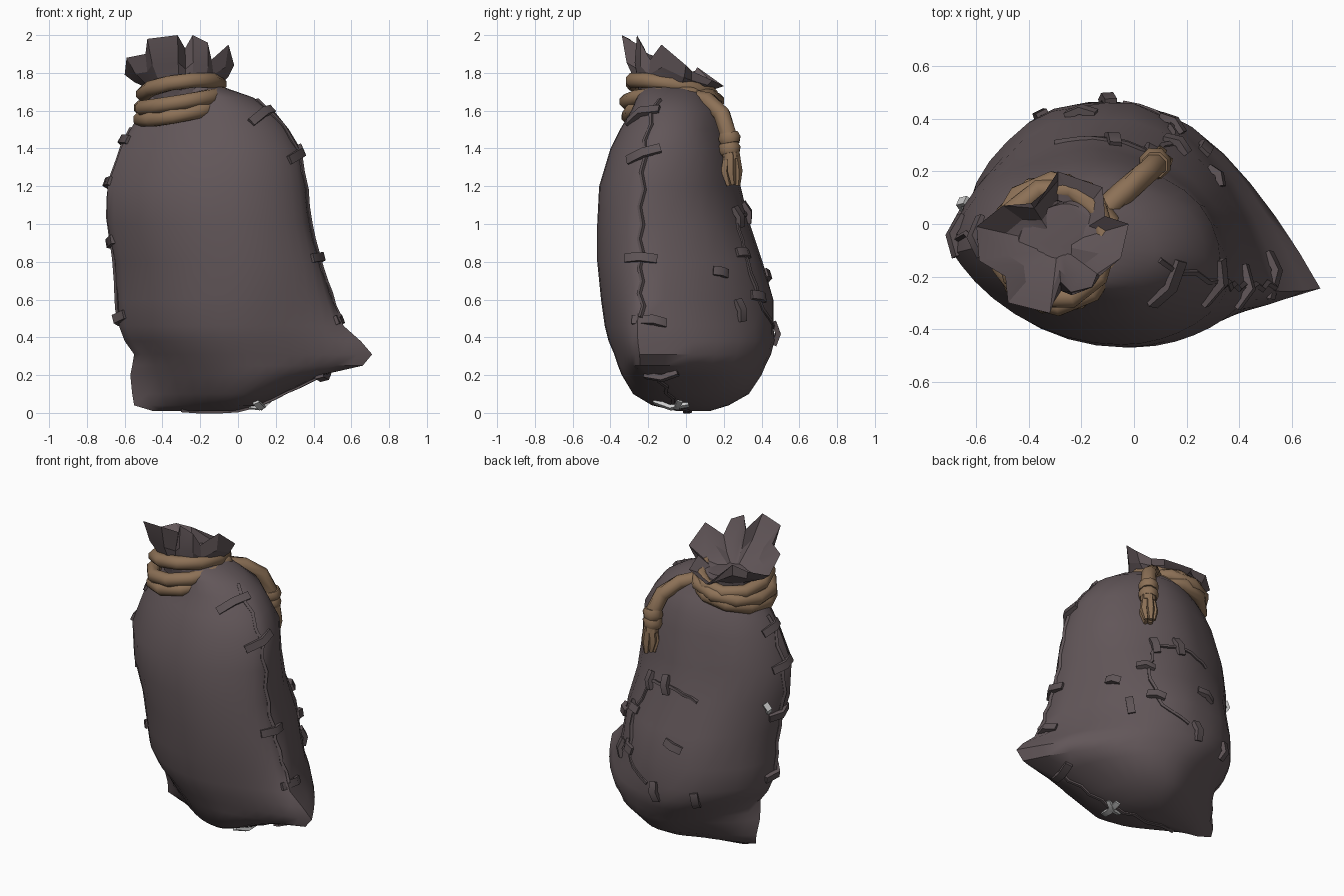
import bpy, bmesh, random
from math import sin, cos, pi, radians
from mathutils import Vector, noise
from mathutils.bvhtree import BVHTree

random.seed(4)
start_cube = bpy.data.objects.get("Cube")
if start_cube:
    bpy.data.objects.remove(start_cube, do_unlink=True)


def material(name, rgb):
    mat = bpy.data.materials.new(name)
    mat.use_nodes = True
    mat.diffuse_color = (*rgb, 1)
    mat.node_tree.nodes["Principled BSDF"].inputs["Base Color"].default_value = (*rgb, 1)
    return mat


CLOTH = material("dark cloth", (0.122, 0.094, 0.1))
THREAD = material("dark thread", (0.112, 0.088, 0.093))
ROPE = material("brown rope", (0.265, 0.165, 0.094))
PALE = material("pale thread", (0.6, 0.6, 0.6))


def loft(name, rings, mat, loop=False, angle=35):
    """Skin a list of equal rings; cap the ends unless the rings form a loop."""
    bm = bmesh.new()
    rows = [[bm.verts.new(p) for p in ring] for ring in rings]
    pairs = list(zip(rows, rows[1:])) + ([(rows[-1], rows[0])] if loop else [])
    for low, high in pairs:
        for i in range(len(low)):
            j = (i + 1) % len(low)
            bm.faces.new((low[i], low[j], high[j], high[i]))
    if not loop:
        bm.faces.new(rows[0])
        bm.faces.new(rows[-1])
    bmesh.ops.recalc_face_normals(bm, faces=bm.faces)
    mesh = bpy.data.meshes.new(name)
    bm.to_mesh(mesh)
    bm.free()
    mesh.materials.append(mat)
    obj = bpy.data.objects.new(name, mesh)
    bpy.context.collection.objects.link(obj)
    bpy.ops.object.select_all(action="DESELECT")
    obj.select_set(True)
    bpy.context.view_layer.objects.active = obj
    bpy.ops.object.shade_smooth_by_angle(angle=radians(angle))
    return obj


def tube(name, path, radii, mat, up=(0, 0, 1), sides=8, flat=1.0, loop=False):
    """Sweep a polygon along a path; flat squashes it along the up direction."""
    path = [Vector(p) for p in path]
    count = len(path)
    radii = radii if isinstance(radii, list) else [radii] * count
    rings = []
    for i, p in enumerate(path):
        after = path[(i + 1) % count] if loop else path[min(i + 1, count - 1)]
        before = path[i - 1] if loop else path[max(i - 1, 0)]
        tangent = (after - before).normalized()
        side = tangent.cross(Vector(up)).normalized()
        top = side.cross(tangent)
        turns = [2 * pi * (k + 0.5) / sides for k in range(sides)]
        rings.append([p + radii[i] * (side * cos(a) + top * sin(a) * flat) for a in turns])
    return loft(name, rings, mat, loop, angle=55)


# Sack body: height, right, left, front and back limits
SECTIONS = [
    (0.01, -0.45, -0.02, -0.05, 0.12), (0.04, -0.55, 0.12, -0.18, 0.22),
    (0.1, -0.56, 0.24, -0.28, 0.33), (0.2, -0.57, 0.44, -0.34, 0.4),
    (0.25, -0.56, 0.66, -0.36, 0.42), (0.31, -0.55, 0.71, -0.38, 0.45),
    (0.38, -0.6, 0.65, -0.41, 0.47), (0.46, -0.63, 0.56, -0.43, 0.47),
    (0.6, -0.64, 0.5, -0.45, 0.46), (0.8, -0.65, 0.43, -0.47, 0.41),
    (1.0, -0.69, 0.38, -0.47, 0.33), (1.2, -0.69, 0.36, -0.46, 0.28),
    (1.4, -0.62, 0.33, -0.4, 0.25), (1.5, -0.57, 0.27, -0.35, 0.21),
    (1.6, -0.51, 0.19, -0.29, 0.16), (1.67, -0.47, 0.08, -0.26, 0.1),
    (1.74, -0.44, -0.12, -0.23, 0.08)]


def body_ring(z, right, left, front, back, sides=32):
    # the two bottom corners are pinched out of a rounder section
    left_base = min(left, 0.42)
    right_base = max(right, -0.2 - z)
    middle, half = (left_base + right_base) / 2, (left_base - right_base) / 2
    depth = back - front
    left_y = front + depth * max(0.1 + 0.2 * z, 0.6 - 2 * z)
    right_y = front + depth * max(0.47, 0.62 - 0.5 * z)
    ring = []
    for k in range(sides):
        c, s = cos(2 * pi * k / sides), sin(2 * pi * k / sides)
        pinch = (1 - abs(s)) ** 1.3
        pull = (left - left_base) * pinch if c > 0 else (right - right_base) * pinch
        mid_y = right_y + (left_y - right_y) * (c + 1) / 2
        x = middle + half * c + pull
        if s < 0:
            # the front bulge leans to the left side and is flatter on the right
            fullness = abs(s) ** (1.25 if c < 0 else 1)
            y = mid_y - fullness * (mid_y - front)
            x -= 0.22 * half * s * (1 - max(c, 0))
        else:
            y = mid_y + s * (back - mid_y)
            y += 0.03 * s * noise.noise(Vector((x * 4, z * 4, 1)))
        ring.append((x, y, z))
    return ring


body = loft("sack_body", [body_ring(*row) for row in SECTIONS], CLOTH, angle=40)
tree = BVHTree.FromPolygons([v.co for v in body.data.vertices],
                            [list(p.vertices) for p in body.data.polygons])


def on_body(point, lift=0.0):
    place, normal, _, _ = tree.find_nearest(Vector(point))
    return place + normal * lift, normal


# Gathered cloth mouth above the tie
RIM = [(-0.02, 0, 1.84), (-0.11, 0.03, 1.81), (-0.12, 0.14, 1.76), (-0.29, 0.2, 1.73),
       (-0.38, 0.06, 1.83), (-0.5, 0.07, 1.82), (-0.6, -0.01, 1.79), (-0.59, -0.14, 1.88),
       (-0.49, -0.2, 1.9), (-0.48, -0.3, 1.98), (-0.32, -0.34, 2), (-0.28, -0.22, 1.93),
       (-0.24, -0.26, 2), (-0.16, -0.24, 1.96), (-0.14, -0.19, 1.87), (-0.05, -0.13, 1.95)]
NECK = Vector((-0.29, -0.08, 0))


def around_neck(p, radius, z):
    spoke = Vector((p[0], p[1], 0)) - NECK
    return NECK + spoke.normalized() * radius + Vector((0, 0, z))


collar = [around_neck(p, 0.17, 1.71) for p in RIM]
flare = [low.lerp(Vector(p), 0.5) + (low - NECK - Vector((0, 0, low.z))) * 0.12
         for low, p in zip(collar, RIM)]
throat = [around_neck(p, 0.03, 1.72) for p in RIM]
loft("gathered_mouth", [[around_neck(p, 0.16, 1.64) for p in RIM], collar, flare, RIM,
     [low.lerp(Vector(p), 0.6) - Vector((0, 0, 0.03)) for low, p in zip(throat, RIM)],
     throat], CLOTH, angle=20)

# Rope coils around the neck: height, radius, slope along x and y
for n, (z, radius, sx, sy) in enumerate([(1.715, 0.2, 0.13, -0.2), (1.65, 0.22, 0.17, 0.02),
                                         (1.6, 0.215, 0.2, 0.1)]):
    coil = []
    for k in range(10):
        dx, dy = radius * cos(pi * k / 5 + n), radius * sin(pi * k / 5 + n)
        coil.append((-0.3 + dx, -0.075 + dy * 1.08, z + sx * dx + sy * dy))
    tube("rope_coil_" + str(n + 1), coil, 0.042, ROPE, loop=True)

# Hanging rope end with its binding and frayed strands
tube("rope_tail", [(-0.14, 0.03, 1.67), (-0.04, 0.12, 1.65), (0.04, 0.19, 1.58),
                   (0.08, 0.225, 1.47), (0.09, 0.24, 1.34)], 0.047, ROPE, up=(1, 0, 0))
for n, z in enumerate((1.455, 1.4)):
    tube("rope_binding_" + str(n + 1), [(0.08, 0.225, z + 0.03), (0.08, 0.23, z),
         (0.085, 0.235, z - 0.03)], [0.052, 0.064, 0.052], ROPE, up=(1, 0, 0))
for k in range(5):
    dx, dy = cos(k * 2 * pi / 5), sin(k * 2 * pi / 5)
    tube("frayed_strand_" + str(k + 1),
         [(0.09 + dx * 0.02, 0.24 + dy * 0.02, 1.38), (0.09 + dx * 0.035, 0.24 + dy * 0.035, 1.28),
          (0.09 + dx * 0.025, 0.25 + dy * 0.025, 1.2 + random.uniform(0, 0.04))],
         [0.024, 0.026, 0.014], ROPE, up=(1, 0, 0), sides=5)


# Raised seams that follow the cloth
def seam(name, points):
    path = []
    for a, b in zip(points, points[1:]):
        for k in range(4):
            guess = Vector(a).lerp(Vector(b), k / 4)
            path.append(on_body(guess + Vector((0, 0.012 * (-1) ** k, 0)), 0.002)[0])
    tube(name, path, 0.013, THREAD, up=(0.6, 0.7, 0.2), sides=4)


seam("left_seam", [(0.1, -0.15, 1.66), (0.35, -0.23, 1.37), (0.4, -0.24, 1.0),
                   (0.48, -0.24, 0.7), (0.58, -0.22, 0.45)])
seam("right_seam", [(-0.55, -0.06, 1.5), (-0.7, -0.04, 1.15), (-0.67, -0.03, 0.7),
                    (-0.64, -0.03, 0.4)])
seam("bottom_seam", [(0.46, -0.15, 0.19), (0.2, -0.08, 0.06), (0, 0, 0.02), (-0.4, 0.02, 0.02)])
seam("back_tear", [(-0.3, 0.3, 1.0), (-0.12, 0.33, 1.06), (0.08, 0.3, 1.04),
                   (0.16, 0.32, 0.8), (0.14, 0.42, 0.55), (-0.1, 0.46, 0.42)])


# Stitches bent over the seams: place, direction, length
def stitch(name, place, direction, length, mat=THREAD, width=0.033):
    centre, normal = on_body(place)
    line = Vector(direction).normalized() * length
    steps = [(-0.5, 0.002), (0, 0.022), (0.5, 0.002)]
    path = [on_body(centre + line * s, lift)[0] for s, lift in steps]
    tube(name, path, width, mat, up=normal, sides=4, flat=0.6)


GROUPS = {
    "shoulder_stitch": ((0.6, 0.9, 0.4), 0.22, [(0.12, -0.22, 1.57), (0.31, -0.21, 1.37)]),
    "left_stitch": ((0.25, 1, 0), 0.18, [(0.42, -0.24, 0.82), (0.56, -0.17, 0.5),
                    (0.45, -0.13, 0.2)]),
    "right_stitch": ((0, 1, -0.2), 0.17, [(-0.6, -0.05, 1.44), (-0.7, -0.04, 1.22),
                     (-0.68, -0.02, 0.9), (-0.64, -0.02, 0.5)]),
    "upright_stitch": ((0.2, 0, 1), 0.12, [(0.08, 0.3, 1.04), (-0.08, 0.32, 1.06),
                       (-0.1, 0.46, 0.42), (-0.35, 0.4, 0.4), (0.3, 0.32, 0.55)]),
    "level_stitch": ((1, -0.2, 0.25), 0.12, [(0.17, 0.31, 0.85), (0.16, 0.4, 0.62),
                     (-0.2, 0.4, 0.72), (0.34, 0.2, 0.75)])}
for name, (direction, length, places) in GROUPS.items():
    for n, place in enumerate(places):
        stitch(name + "_" + str(n + 1), place, direction, length)
stitch("pale_bottom_stitch", (0.12, -0.08, 0.04), (0.2, 1, 0), 0.19, PALE, 0.024)
stitch("pale_bottom_knot", (0.12, -0.05, 0.04), (1, 0.3, 0.2), 0.12, PALE, 0.02)
stitch("pale_right_stitch", (-0.68, 0.09, 0.96), (0.2, 0.4, 1), 0.07, PALE, 0.024)
